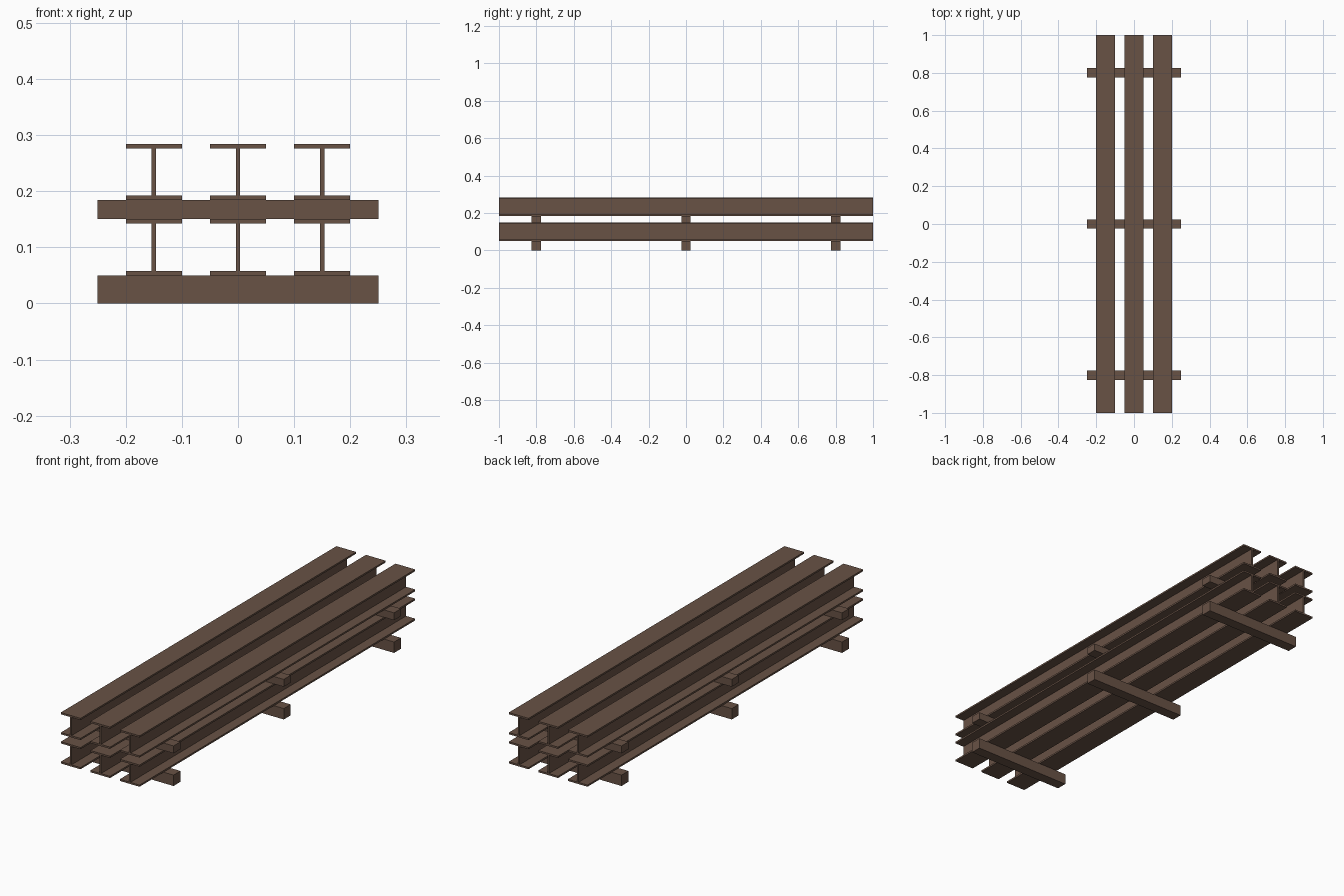
import bpy
import bmesh
from mathutils import Vector

cube = bpy.data.objects.get("Cube")
if cube:
    bpy.data.objects.remove(cube, do_unlink=True)

# One rusty brown for everything
rust = bpy.data.materials.new("rusty_brown")
rust.use_nodes = True
color = (0.14, 0.085, 0.06, 1.0)
rust.diffuse_color = color
rust.node_tree.nodes["Principled BSDF"].inputs["Base Color"].default_value = color

LENGTH = 2.0
BEAM_WIDTH, BEAM_HEIGHT = 0.1, 0.1
FLANGE, WEB = 0.008, 0.008
SPACER_LENGTH, SPACER_DEPTH = 0.5, 0.05


def extrude_profile(name, outline, length, location):
    """Extrude an x-z outline along y, centred on the location."""
    bm = bmesh.new()
    face = bm.faces.new([bm.verts.new((x, -length / 2, z)) for x, z in outline])
    result = bmesh.ops.extrude_face_region(bm, geom=[face])
    moved = [v for v in result["geom"] if isinstance(v, bmesh.types.BMVert)]
    bmesh.ops.translate(bm, verts=moved, vec=Vector((0, length, 0)))
    bmesh.ops.recalc_face_normals(bm, faces=bm.faces)
    mesh = bpy.data.meshes.new(name)
    bm.to_mesh(mesh)
    bm.free()
    mesh.materials.append(rust)
    obj = bpy.data.objects.new(name, mesh)
    obj.location = location
    bpy.context.collection.objects.link(obj)
    return obj


def i_beam(name, x, z):
    w, t, h = BEAM_WIDTH / 2, WEB / 2, BEAM_HEIGHT
    right = [(w, 0), (w, FLANGE), (t, FLANGE),
             (t, h - FLANGE), (w, h - FLANGE), (w, h)]
    left = [(-px, pz) for px, pz in reversed(right)]
    extrude_profile(name, right + left, LENGTH, (x, 0, z))


def spacer(name, y, z, height):
    w = SPACER_LENGTH / 2
    outline = [(-w, 0), (w, 0), (w, height), (-w, height)]
    extrude_profile(name, outline, SPACER_DEPTH, (0, y, z))


# Two layers, each with three cross spacers carrying three beams
z = 0.0
for layer, spacer_height in (("lower", 0.05), ("upper", 0.034)):
    for place, y in (("front", -0.8), ("middle", 0.0), ("back", 0.8)):
        spacer(f"{layer}_{place}_spacer", y, z, spacer_height)
    z += spacer_height
    for side, x in (("right", -0.15), ("centre", 0.0), ("left", 0.15)):
        i_beam(f"{layer}_{side}_beam", x, z)
    z += BEAM_HEIGHT
